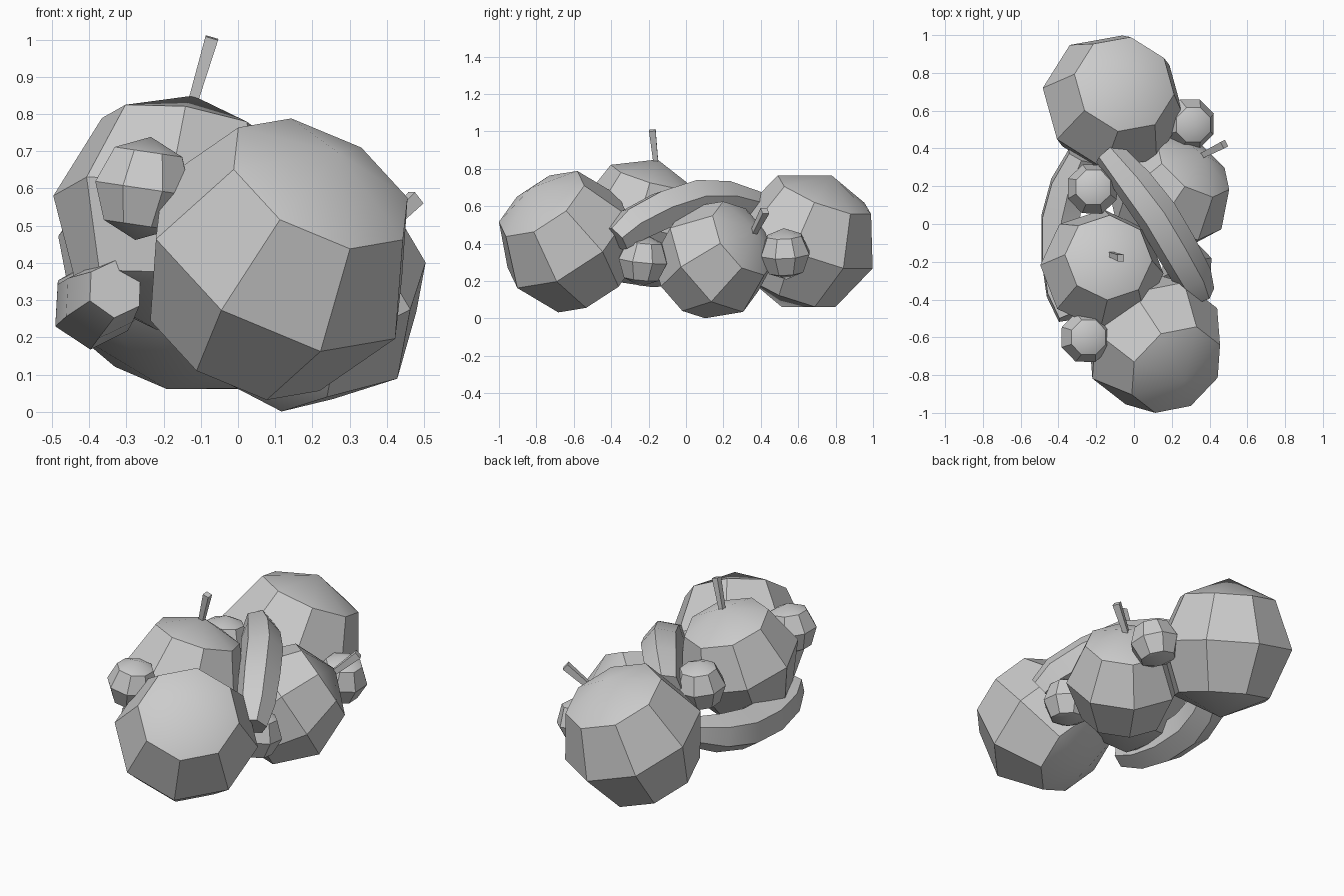
import bpy, bmesh, math
from mathutils import Vector, Matrix

if "Cube" in bpy.data.objects:
    bpy.data.objects.remove(bpy.data.objects["Cube"], do_unlink=True)

grey = bpy.data.materials.new("plain_grey")
grey.use_nodes = True
grey.diffuse_color = (0.6, 0.6, 0.6, 1)
grey.node_tree.nodes["Principled BSDF"].inputs["Base Color"].default_value = (0.6, 0.6, 0.6, 1)


def finish(bm, name):
    """Turn a bmesh into a shaded object."""
    bmesh.ops.recalc_face_normals(bm, faces=bm.faces)
    mesh = bpy.data.meshes.new(name)
    bm.to_mesh(mesh)
    bm.free()
    mesh.materials.append(grey)
    obj = bpy.data.objects.new(name, mesh)
    bpy.context.collection.objects.link(obj)
    bpy.ops.object.select_all(action="DESELECT")
    obj.select_set(True)
    bpy.context.view_layer.objects.active = obj
    bpy.ops.object.shade_smooth_by_angle(angle=math.radians(30))


def fruit(name, centre, radius, pole, corner):
    """Eight-sided ball whose pole and one corner point the given ways."""
    z = Vector(pole).normalized()
    y = z.cross(Vector(corner)).normalized()
    x = y.cross(z)
    turn = Matrix((x, y, z)).transposed().to_4x4()
    bm = bmesh.new()
    bmesh.ops.create_uvsphere(bm, u_segments=8, v_segments=4, radius=radius,
                              matrix=Matrix.Translation(centre) @ turn)
    finish(bm, name)


def tube(name, path, radii, sides, up):
    """Faceted tube swept along a path, with flat ends."""
    pts = [Vector(p) for p in path]
    bm = bmesh.new()
    rings = []
    for i, (p, r) in enumerate(zip(pts, radii)):
        along = (pts[min(i + 1, len(pts) - 1)] - pts[max(i - 1, 0)]).normalized()
        side = along.cross(Vector(up)).normalized()
        top = side.cross(along)
        angles = [math.tau * (k + 0.5) / sides for k in range(sides)]
        rings.append([bm.verts.new(p + r * (side * math.cos(a) + top * math.sin(a)))
                      for a in angles])
    for a, b in zip(rings, rings[1:]):
        for k in range(sides):
            n = (k + 1) % sides
            bm.faces.new((a[k], a[n], b[n], b[k]))
    bm.faces.new(rings[0])
    bm.faces.new(rings[-1])
    finish(bm, name)


# Large round fruit
fruit("front_fruit", (0.11, -0.632, 0.41), 0.383, (0.16, -0.20, 0.29), (0, -0.36, 0.10))
fruit("back_fruit", (-0.11, 0.645, 0.413), 0.385, (0.08, 0.13, 0.34), (0.02, -0.16, 0.33))
fruit("top_fruit", (-0.17, -0.24, 0.535), 0.33, (0.15, 0.265, 0.95), (0.03, -0.165, 0.295))
fruit("side_fruit", (0.193, 0.15, 0.313), 0.325, (0.167, 0.22, 0.16), (0.07, 0.04, 0.31))

# Stems
tube("top_stem", [(-0.125, -0.16, 0.82), (-0.07, -0.18, 1.005)], [0.018, 0.025], 4, (0, 1, 0))
tube("side_stem", [(0.355, 0.36, 0.455), (0.478, 0.422, 0.575)], [0.02, 0.028], 4, (0, 0, 1))

# Small berries
berries = [("front_berry", (-0.255, -0.60, 0.60), (0.15, 0, 1)),
           ("middle_berry", (-0.22, 0.185, 0.56), (0.05, 0.1, 1)),
           ("side_berry", (0.28, -0.23, 0.31), (0.1, 0.1, 1)),
           ("back_berry", (0.295, 0.53, 0.345), (0.2, -0.05, 1))]
for name, centre, pole in berries:
    fruit(name, centre, 0.14, pole, (1, 0.4, 0))

# Curved fruit
thickness = [0.08, 0.105, 0.113, 0.113, 0.105, 0.08]
tube("upper_curved_fruit",
     [(-0.14, 0.38, 0.60), (0.0, 0.21, 0.635), (0.12, 0.05, 0.635),
      (0.22, -0.12, 0.58), (0.31, -0.28, 0.50), (0.35, -0.37, 0.425)],
     thickness, 6, (0.3, 0.2, 1))
tube("lower_curved_fruit",
     [(-0.28, 0.36, 0.37), (-0.35, 0.20, 0.32), (-0.39, 0.03, 0.29),
      (-0.39, -0.18, 0.28), (-0.37, -0.36, 0.30), (-0.33, -0.49, 0.33)],
     thickness, 6, (-1, 0, -0.5))
